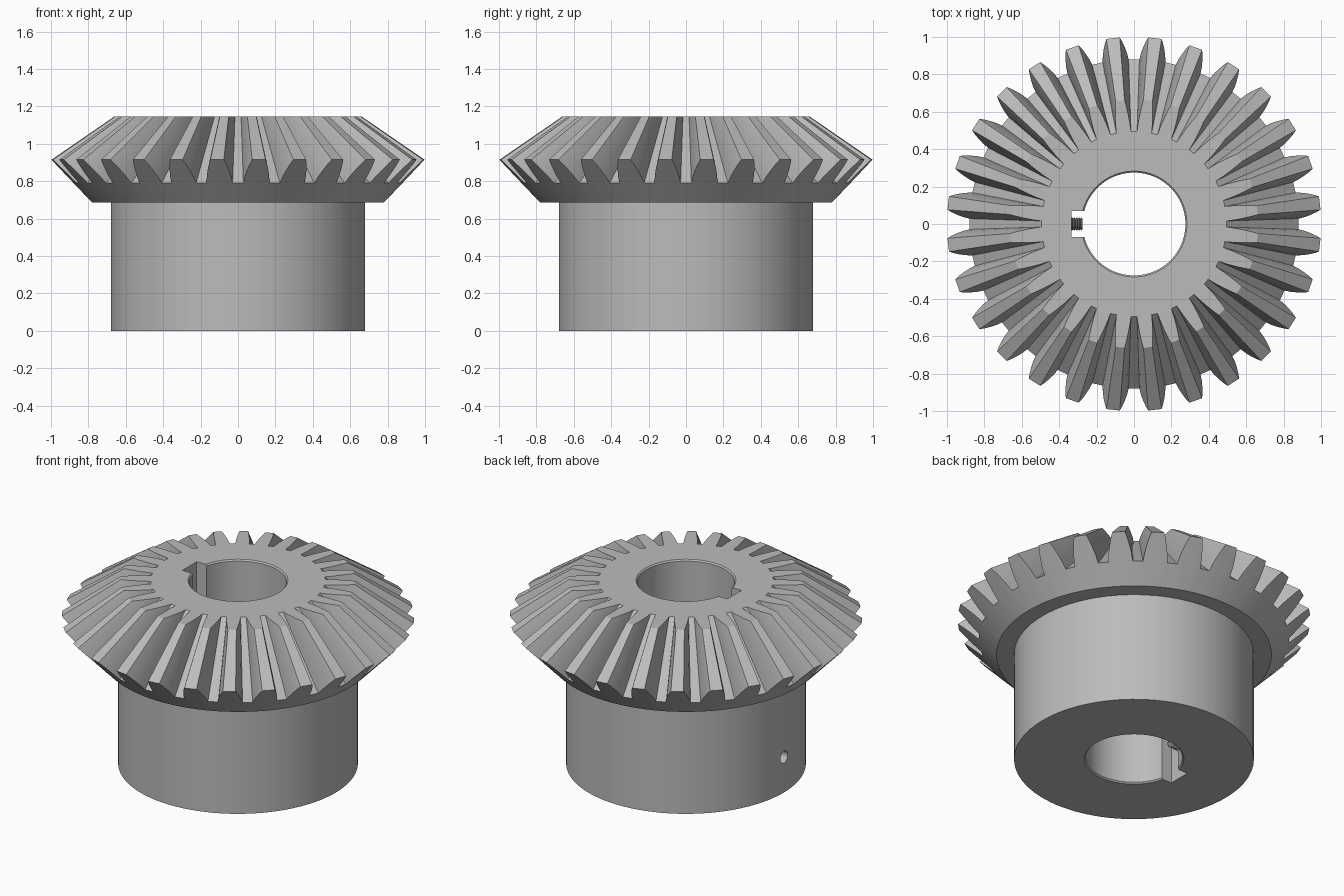
import bpy, bmesh, math
from mathutils import Vector, Matrix

cube = bpy.data.objects.get("Cube")
if cube:
    bpy.data.objects.remove(cube, do_unlink=True)

TEETH = 28
TOP = 1.145
APEX = Vector((0, 0, 1.6))


def material(name, value):
    mat = bpy.data.materials.new(name)
    mat.use_nodes = True
    color = (value, value, value, 1)
    mat.diffuse_color = color
    mat.node_tree.nodes["Principled BSDF"].inputs["Base Color"].default_value = color
    return mat


steel = material("steel grey", 0.5)
dark_steel = material("dark steel", 0.22)


def loft(name, rings, mat, turn=None):
    """Skin a stack of equal-length rings and cap both ends."""
    bm = bmesh.new()
    loops = [[bm.verts.new(p) for p in ring] for ring in rings]
    n = len(loops[0])
    for a, b in zip(loops, loops[1:]):
        for i in range(n):
            j = (i + 1) % n
            bm.faces.new((a[i], a[j], b[j], b[i]))
    bm.faces.new(loops[0][::-1])
    bm.faces.new(loops[-1])
    if turn:
        bm.transform(turn)
    bmesh.ops.recalc_face_normals(bm, faces=bm.faces)
    mesh = bpy.data.meshes.new(name)
    bm.to_mesh(mesh)
    bm.free()
    mesh.materials.append(mat)
    obj = bpy.data.objects.new(name, mesh)
    bpy.context.collection.objects.link(obj)
    return obj


def polar(r, angle, z):
    return Vector((r * math.cos(angle), r * math.sin(angle), z))


def circle(r, z, angles):
    return [polar(r, a, z) for a in angles]


def lathe(name, profile, sides, mat, turn=None):
    angles = [math.tau * i / sides for i in range(sides)]
    return loft(name, [circle(r, z, angles) for r, z in profile], mat, turn)


def activate(obj):
    bpy.ops.object.select_all(action="DESELECT")
    obj.select_set(True)
    bpy.context.view_layer.objects.active = obj


def cut(obj, cutter):
    cutter.hide_render = True
    mod = obj.modifiers.new("cut", "BOOLEAN")
    mod.operation = "DIFFERENCE"
    mod.solver = "EXACT"
    mod.object = cutter
    activate(obj)
    bpy.ops.object.modifier_apply(modifier=mod.name)
    bpy.data.objects.remove(cutter, do_unlink=True)


# Tooth outline on the back cone: height fraction and half width
flank = [(0, 0.070), (0.3, 0.065), (0.55, 0.057), (0.8, 0.047), (1, 0.036)]
outline = [(h, -w) for h, w in flank] + [(h, w) for h, w in reversed(flank)]
outer = []
angles = []
for k in range(TEETH):
    middle = math.tau * (k + 0.5) / TEETH
    for h, w in outline:
        r = 0.88 + 0.12 * h
        angle = middle + w / r
        angles.append(angle)
        outer.append(polar(r, angle, 0.79 + 0.125 * h))

# Teeth taper towards the cone apex and stop at the flat top
inner = [APEX + (p - APEX) * ((APEX.z - TOP) / (APEX.z - p.z)) for p in outer]

# Hub, back cone and teeth in one solid
gear = loft("bevel_gear", [
    circle(0.68, 0, angles),
    circle(0.68, 0.685, angles),
    circle(0.78, 0.685, angles),
    outer,
    inner,
], steel)

# Bore with lightly chamfered rims
cut(gear, lathe("bore_cutter", [(0.288, -0.005), (0.275, 0.008),
                                (0.275, TOP - 0.008), (0.288, TOP + 0.005)], 96, steel))

# Keyway along the bore
corners = [(-0.335, -0.07), (-0.2, -0.07), (-0.2, 0.07), (-0.335, 0.07)]
cut(gear, loft("keyway_cutter",
               [[Vector((x, y, z)) for x, y in corners] for z in (-0.1, 1.3)], steel))

# Radial screw hole through the hub wall
radial = Matrix.Translation((0, 0, 0.22)) @ Matrix.Rotation(-math.pi / 2, 4, "Y")
cut(gear, lathe("screw_hole_cutter", [(0.037, 0.3), (0.037, 0.8)], 32, steel, radial))
activate(gear)
bpy.ops.object.shade_smooth_by_angle(angle=math.radians(25))

# Threaded set screw with a recessed socket
profile = [(0.026, 0.275)]
for i in range(26):
    start = 0.279 + i * 0.0132
    profile += [(0.036, start), (0.028, start + 0.0066)]
profile += [(0.032, 0.63), (0.017, 0.63), (0.017, 0.59)]
lathe("set_screw", profile, 24, dark_steel, radial)
